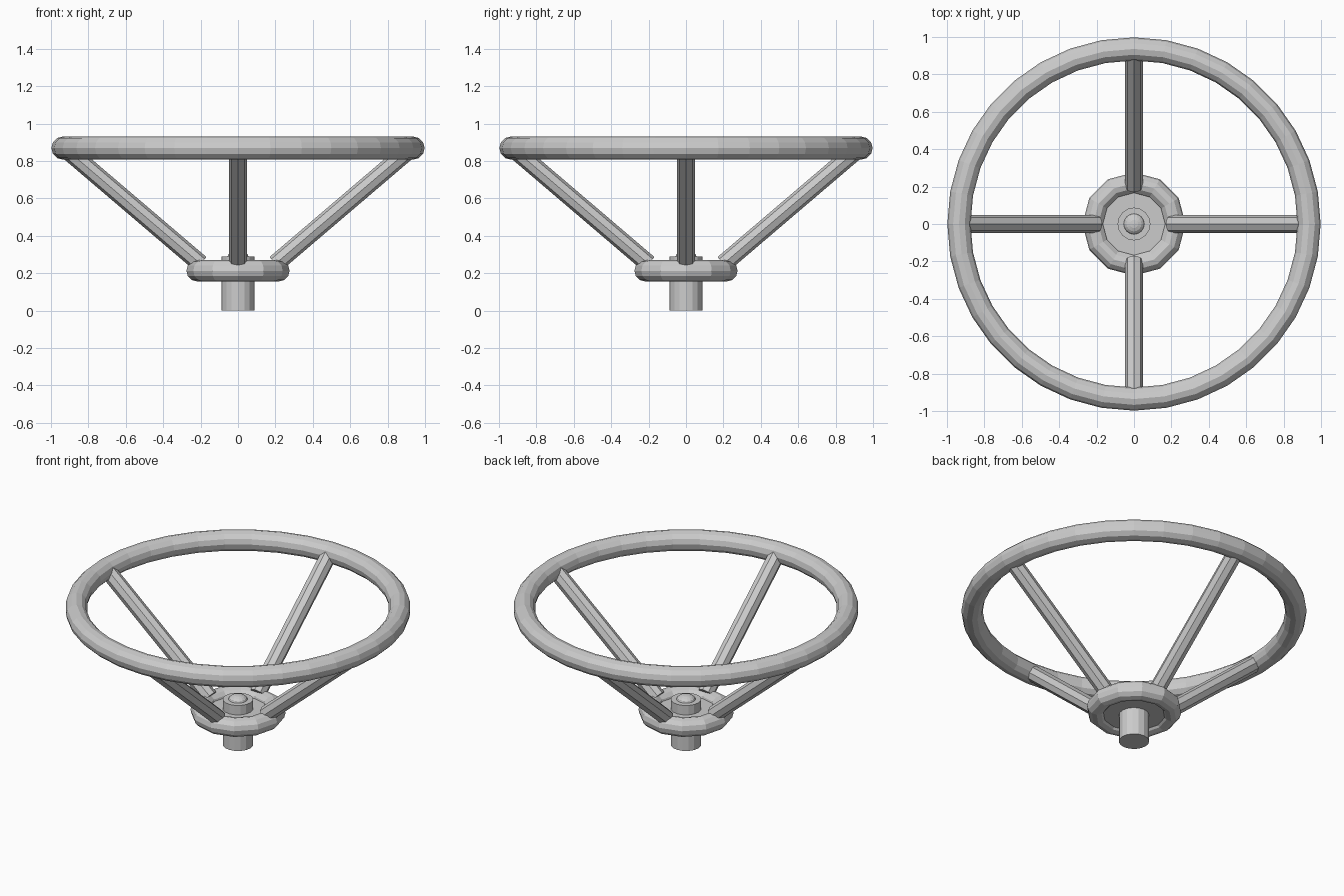
import bpy
from math import radians, cos, sin
from mathutils import Vector

if "Cube" in bpy.data.objects:
    bpy.data.objects.remove(bpy.data.objects["Cube"])


def torus(name, major, minor, z, segs, minor_segs):
    bpy.ops.mesh.primitive_torus_add(major_radius=major, minor_radius=minor,
                                     major_segments=segs, minor_segments=minor_segs,
                                     location=(0, 0, z))
    bpy.context.object.name = name
    return bpy.context.object


def rod(name, start, end, radius, sides):
    a, b = Vector(start), Vector(end)
    d = b - a
    bpy.ops.mesh.primitive_cylinder_add(vertices=sides, radius=radius, depth=d.length,
                                        location=(a + b) / 2,
                                        rotation=d.to_track_quat('Z', 'Y').to_euler())
    bpy.context.object.name = name
    return bpy.context.object


# Hand rim
torus("rim", 0.936, 0.062, 0.869, 36, 12)

# Hub ring with the recessed plate inside it
torus("hub_ring", 0.219, 0.057, 0.213, 12, 12)
rod("hub_plate", (0, 0, 0.175), (0, 0, 0.23), 0.20, 12)

# Steering column, passing through the plate
rod("column", (0, 0, 0), (0, 0, 0.29), 0.088, 16)

# Domed centre nut
bpy.ops.mesh.primitive_uv_sphere_add(segments=16, ring_count=8, radius=0.056,
                                     location=(0, 0, 0.288))
nut = bpy.context.object
nut.name = "centre_nut"
nut.scale.z = 0.55

# Four sloping spokes
for i in range(4):
    c, s = cos(radians(90 * i)), sin(radians(90 * i))
    rod(f"spoke_{i + 1}", (0.20 * c, 0.20 * s, 0.25),
        (0.925 * c, 0.925 * s, 0.868), 0.048, 8)
